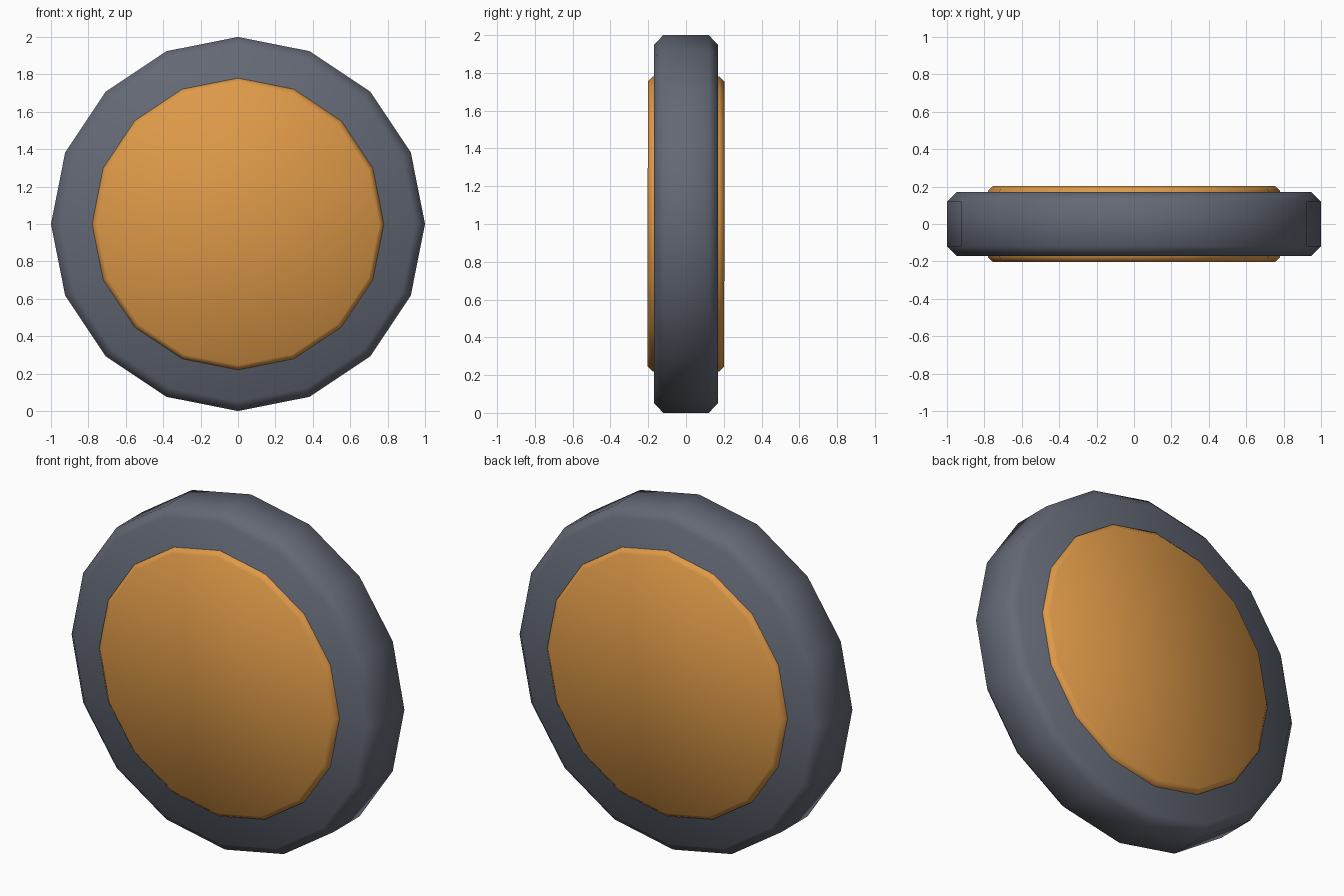
import bpy
import bmesh
import math
from mathutils import Matrix

default = bpy.data.objects.get("Cube")
if default:
    bpy.data.objects.remove(default, do_unlink=True)


def make_material(name, color):
    mat = bpy.data.materials.new(name)
    mat.use_nodes = True
    mat.diffuse_color = color
    mat.node_tree.nodes["Principled BSDF"].inputs["Base Color"].default_value = color
    return mat


def make_disc(name, radius, width, chamfer, mat):
    """Sixteen-sided upright disc with chamfered rims, its axis along y."""
    bm = bmesh.new()
    bmesh.ops.create_cone(bm, cap_ends=True, segments=16,
                          radius1=radius, radius2=radius, depth=width)
    rims = [e for e in bm.edges if abs(e.verts[0].co.z - e.verts[1].co.z) < 0.001]
    bmesh.ops.bevel(bm, geom=rims, offset=chamfer, segments=1,
                    profile=0.5, affect='EDGES')
    bm.transform(Matrix.Rotation(math.radians(90), 4, 'X'))
    for face in bm.faces:
        face.smooth = True
    mesh = bpy.data.meshes.new(name)
    bm.to_mesh(mesh)
    bm.free()
    mesh.materials.append(mat)
    obj = bpy.data.objects.new(name, mesh)
    obj.location.z = 1
    bpy.context.collection.objects.link(obj)
    return obj


# Colours
rubber = make_material("slate grey rubber", (0.125, 0.14, 0.178, 1))
orange = make_material("warm orange", (0.73, 0.32, 0.065, 1))

# Wide outer tyre and the hub that shows slightly on both sides
make_disc("tyre", 1.0, 0.34, 0.05, rubber)
make_disc("hub", 0.78, 0.405, 0.025, orange)
